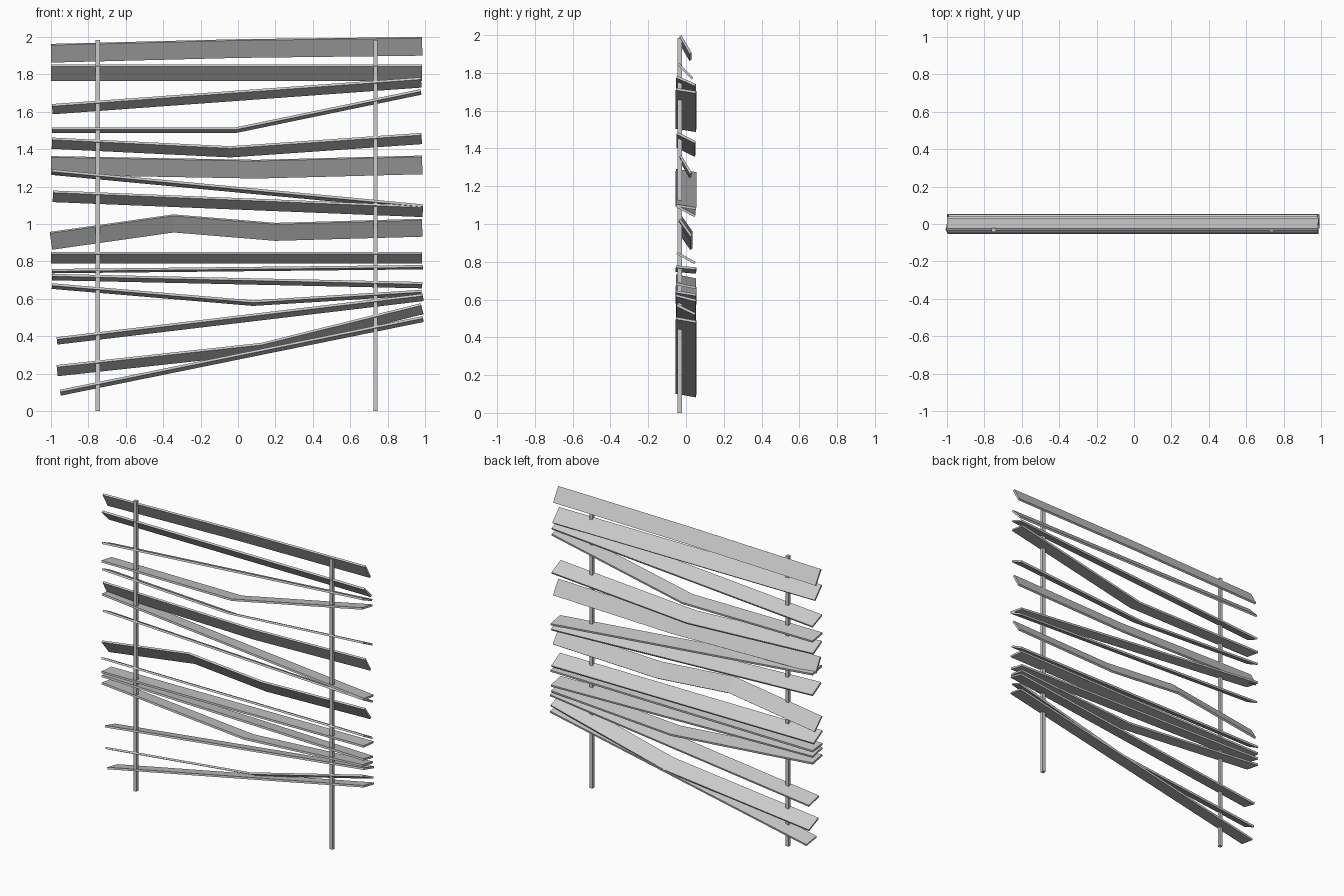
import bpy, bmesh, math
from mathutils import Vector

if "Cube" in bpy.data.objects:
    bpy.data.objects.remove(bpy.data.objects["Cube"])

W, T = 0.108, 0.013      # board width and thickness


def add_object(name, bm):
    bmesh.ops.recalc_face_normals(bm, faces=bm.faces)
    mesh = bpy.data.meshes.new(name)
    bm.to_mesh(mesh)
    bm.free()
    bpy.context.collection.objects.link(bpy.data.objects.new(name, mesh))


def slat(name, height, path, y=0.0):
    """Tilted board along an (x, z) centre path; height is its visible front height."""
    a = math.asin(height / math.hypot(W, T)) - math.atan2(T, W)
    c, s = math.cos(a), math.sin(a)
    section = [(u * c + v * s, -u * s + v * c) for u, v in
               ((-W/2, -T/2), (W/2, -T/2), (W/2, T/2), (-W/2, T/2))]
    pts = [Vector(p) for p in path]
    dirs = [(b - a).normalized() for a, b in zip(pts, pts[1:])]
    bm = bmesh.new()
    rings = []
    for i, p in enumerate(pts):
        d0, d1 = dirs[max(i - 1, 0)], dirs[min(i, len(dirs) - 1)]
        d = (d0 + d1).normalized()
        n = Vector((-d.y, d.x)) / d.dot(d0)      # mitred normal
        rings.append([bm.verts.new((p.x + n.x * h, y + q, p.y + n.y * h))
                      for q, h in section])
    for r0, r1 in zip(rings, rings[1:]):
        for k in range(4):
            j = (k + 1) % 4
            bm.faces.new((r0[k], r0[j], r1[j], r1[k]))
    bm.faces.new(rings[0])
    bm.faces.new(rings[-1])
    add_object(name, bm)


# Slats from top to bottom: visible height, centre path
slats = [
    (0.100, [(-1, 1.913), (0, 1.938), (0.985, 1.95)]),
    (0.087, [(-1, 1.808), (0.985, 1.808)]),
    (0.055, [(-0.993, 1.614), (0.98, 1.757)]),
    (0.030, [(-0.995, 1.502), (-0.01, 1.502), (0.978, 1.706)]),
    (0.060, [(-0.995, 1.432), (-0.04, 1.386), (0.982, 1.457)]),
    (0.100, [(-1, 1.313), (0.1, 1.293), (0.985, 1.316)]),
    (0.030, [(-0.993, 1.277), (0.988, 1.09)]),
    (0.062, [(-0.99, 1.148), (0.988, 1.068)]),
    (0.096, [(-1, 0.91), (-0.345, 1.003), (0.2, 0.958), (0.985, 0.98)]),
    (0.063, [(-1, 0.82), (0.985, 0.82)]),
    (0.023, [(-0.995, 0.748), (0.988, 0.769)]),
    (0.034, [(-0.995, 0.716), (0.985, 0.673)]),
    (0.030, [(-0.995, 0.668), (0.08, 0.577), (0.982, 0.633)]),
    (0.040, [(-0.968, 0.375), (0.99, 0.608)]),
    (0.060, [(-0.967, 0.216), (0.13, 0.335), (0.985, 0.547)]),
    (0.032, [(-0.95, 0.098), (0.99, 0.492)]),
]
for i, (height, path) in enumerate(slats, 1):
    slat(f"slat_{i:02d}", height, path, -0.003 if height > 0.08 else 0.0)

# Two square posts
for name, x in (("left_post", -0.75), ("right_post", 0.735)):
    bm = bmesh.new()
    bmesh.ops.create_cube(bm, size=1)
    for v in bm.verts:
        v.co = (v.co.x * 0.022 + x, v.co.y * 0.022 - 0.033, (v.co.z + 0.5) * 1.985)
    add_object(name, bm)
